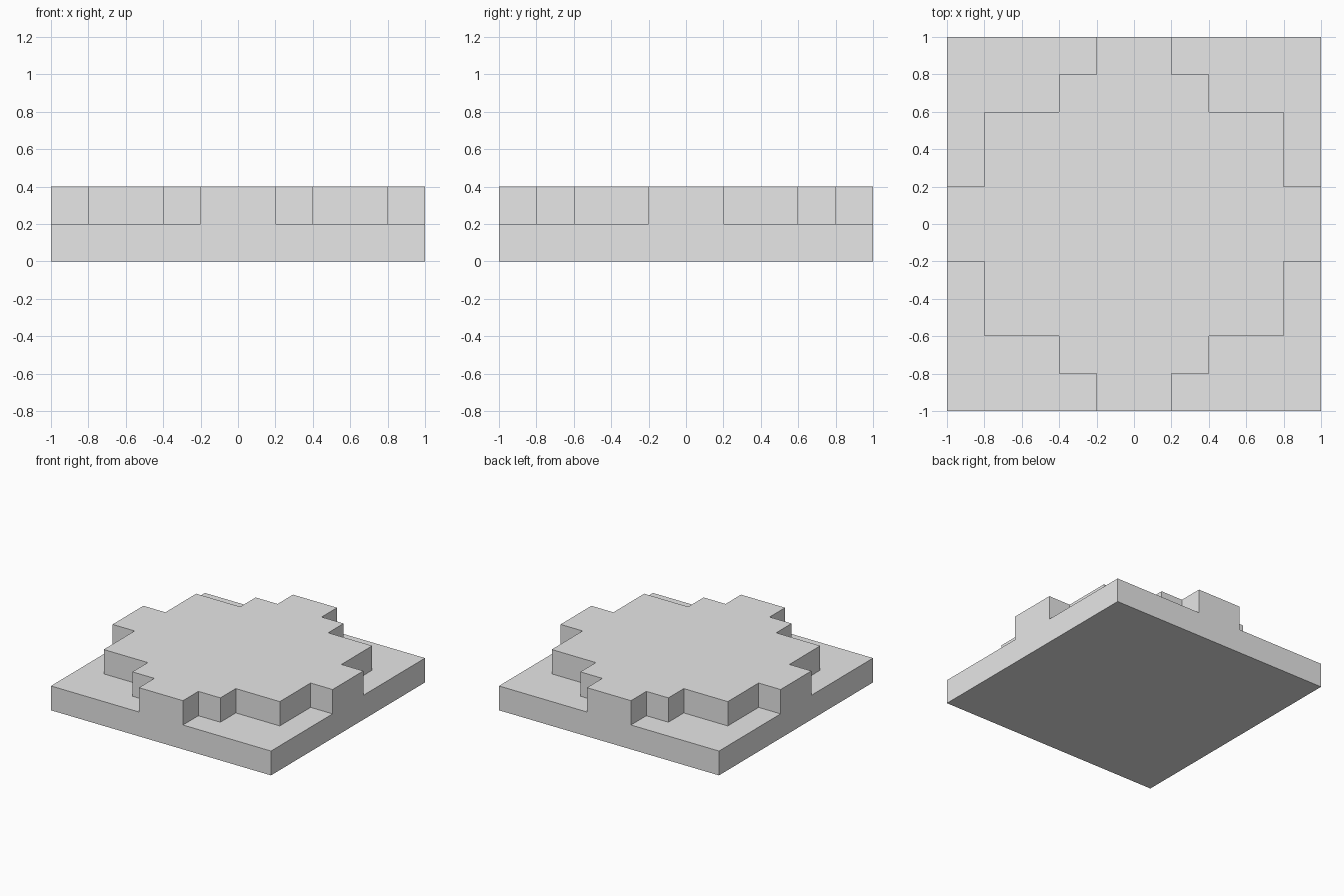
import bpy
import bmesh
from mathutils import Vector

default_cube = bpy.data.objects.get("Cube")
if default_cube:
    bpy.data.objects.remove(default_cube, do_unlink=True)

# Plain grey material
grey = bpy.data.materials.new("plain grey")
grey.use_nodes = True
colour = (0.8, 0.8, 0.8, 1)
grey.diffuse_color = colour
grey.node_tree.nodes["Principled BSDF"].inputs["Base Color"].default_value = colour

STEP = 0.2
# Half width of the raised area for each band of |y|: (band limit, half width)
BANDS = [(0.2, 1.0), (0.6, 0.8), (0.8, 0.4), (1.0, 0.2)]


def is_raised(face):
    c = face.calc_center_median()
    if face.normal.z < 0.9:
        return False
    half_width = next(w for limit, w in BANDS if abs(c.y) < limit)
    return abs(c.x) < half_width


def extrude_up(bm, faces):
    result = bmesh.ops.extrude_face_region(bm, geom=faces)
    verts = [g for g in result["geom"] if isinstance(g, bmesh.types.BMVert)]
    bmesh.ops.translate(bm, verts=verts, vec=Vector((0, 0, STEP)))
    bmesh.ops.recalc_face_normals(bm, faces=bm.faces)
    bm.normal_update()


# Square base slab, divided into cells
bm = bmesh.new()
bmesh.ops.create_grid(bm, x_segments=10, y_segments=10, size=1)
extrude_up(bm, bm.faces[:])

# Stepped raised platform; the cells it grows from become its top
raised = [f for f in bm.faces if is_raised(f)]
extrude_up(bm, raised)
bmesh.ops.delete(bm, geom=[f for f in raised if f.is_valid], context="FACES")

# Merge the cells into clean flat faces
bmesh.ops.dissolve_limit(bm, angle_limit=0.01, verts=bm.verts, edges=bm.edges)

mesh = bpy.data.meshes.new("stepped_platform")
bm.to_mesh(mesh)
bm.free()
mesh.materials.append(grey)
platform = bpy.data.objects.new("stepped_platform", mesh)
bpy.context.collection.objects.link(platform)
